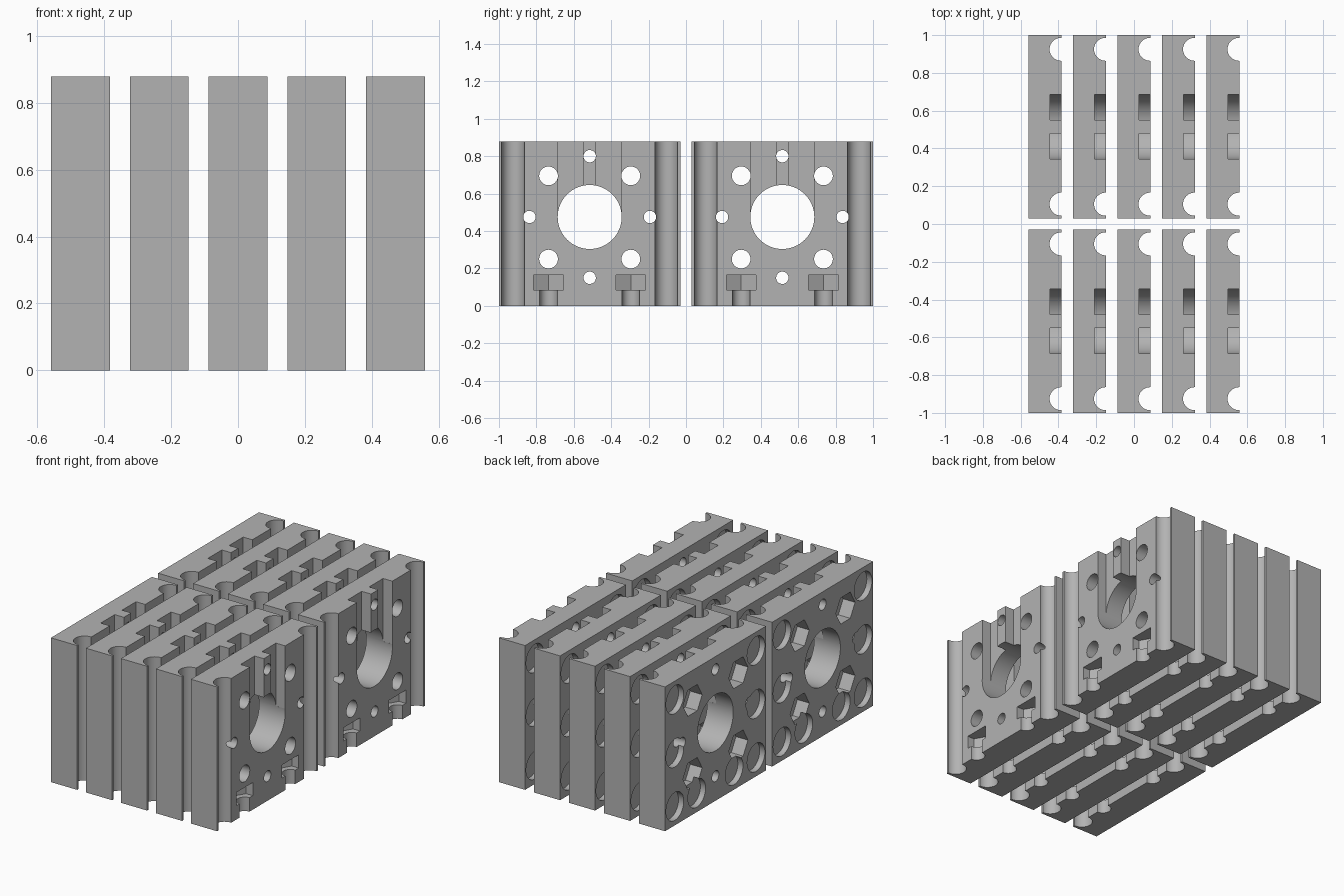
import bpy
import math
from mathutils import Vector

cube = bpy.data.objects.get("Cube")
if cube:
    bpy.data.objects.remove(cube, do_unlink=True)

# Plate proportions
THICK, WIDTH, HEIGHT = 0.176, 0.97, 0.878
FACE, BACK = THICK / 2, -THICK / 2
BORE_Z = 0.475
BOLT = 0.22

grey = bpy.data.materials.new("plain_grey")
grey.use_nodes = True
colour = (0.45, 0.45, 0.45, 1)
grey.diffuse_color = colour
grey.node_tree.nodes["Principled BSDF"].inputs["Base Color"].default_value = colour


def box(name, low, high):
    low, high = Vector(low), Vector(high)
    bpy.ops.mesh.primitive_cube_add(size=1, location=(low + high) / 2)
    ob = bpy.context.object
    ob.name = name
    ob.scale = high - low
    bpy.ops.object.transform_apply(location=True, rotation=True, scale=True)
    return ob


def rod(radius, start, end, axis, a, b, sides=40, turn=0.0):
    """Prism along x at (y, z) = (a, b), or along z at (x, y) = (a, b)."""
    mid = (start + end) / 2
    along_x = axis == "x"
    place = (mid, a, b) if along_x else (a, b, mid)
    bpy.ops.mesh.primitive_cylinder_add(vertices=sides, radius=radius, depth=end - start,
                                        location=place,
                                        rotation=(0, math.pi / 2 if along_x else 0, turn))
    return bpy.context.object


plate = box("motor_plate", (BACK, -WIDTH / 2, 0), (FACE, WIDTH / 2, HEIGHT))
plate.data.materials.append(grey)


def cut(cutter):
    cutter.hide_render = True
    mod = plate.modifiers.new("cut", "BOOLEAN")
    mod.operation = "DIFFERENCE"
    mod.solver = "EXACT"
    mod.object = cutter
    bpy.context.view_layer.objects.active = plate
    bpy.ops.object.modifier_apply(modifier=mod.name)
    bpy.data.objects.remove(cutter, do_unlink=True)


# Main bore and small through holes
cut(rod(0.171, -0.2, 0.2, "x", 0, BORE_Z, 64))
for y, z in ((0, 0.8), (0, 0.15), (-0.322, BORE_Z), (0.322, BORE_Z)):
    cut(rod(0.033, -0.2, 0.2, "x", y, z, 32))

for side in (-1, 1):
    # Half-round groove down each side of the face
    cut(rod(0.061, -0.1, 1, "z", FACE - 0.003, side * 0.41))
    # Notch from the top edge into the bore
    ys = sorted((side * 0.035, side * 0.17))
    cut(box("notch", (FACE - 0.062, ys[0], BORE_Z + 0.02), (FACE + 0.1, ys[1], 1)))
    # Bolt holes with hexagonal recesses on the back
    for z in (0.25, 0.695):
        cut(rod(0.05, -0.2, 0.2, "x", side * BOLT, z))
        cut(rod(0.092, BACK - 0.1, BACK + 0.08, "x", side * BOLT, z, 6))
    # Nut trap and screw channel at the bottom edge
    cut(rod(0.092, 0.085, 0.165, "z", FACE, side * BOLT, 6, math.pi / 6))
    cut(rod(0.047, -0.1, 0.1, "z", FACE, side * BOLT, 32))
    # Shallow disc pockets around the back
    for y, z in ((0.39, 0.115), (0.39, 0.44), (0.39, 0.765), (0.18, 0.115)):
        cut(rod(0.085, BACK - 0.1, BACK + 0.035, "x", side * y, z))

bpy.ops.object.select_all(action="DESELECT")
plate.select_set(True)
bpy.context.view_layer.objects.active = plate
bpy.ops.object.shade_smooth_by_angle(angle=math.radians(30))

# Two rows of five identical plates
for row, y in (("front", -0.515), ("back", 0.515)):
    for i in range(5):
        copy = plate.copy()
        copy.name = f"{row}_plate_{i + 1}"
        copy.location = ((i - 2) * 0.2355, y, 0)
        bpy.context.collection.objects.link(copy)
bpy.data.objects.remove(plate, do_unlink=True)
